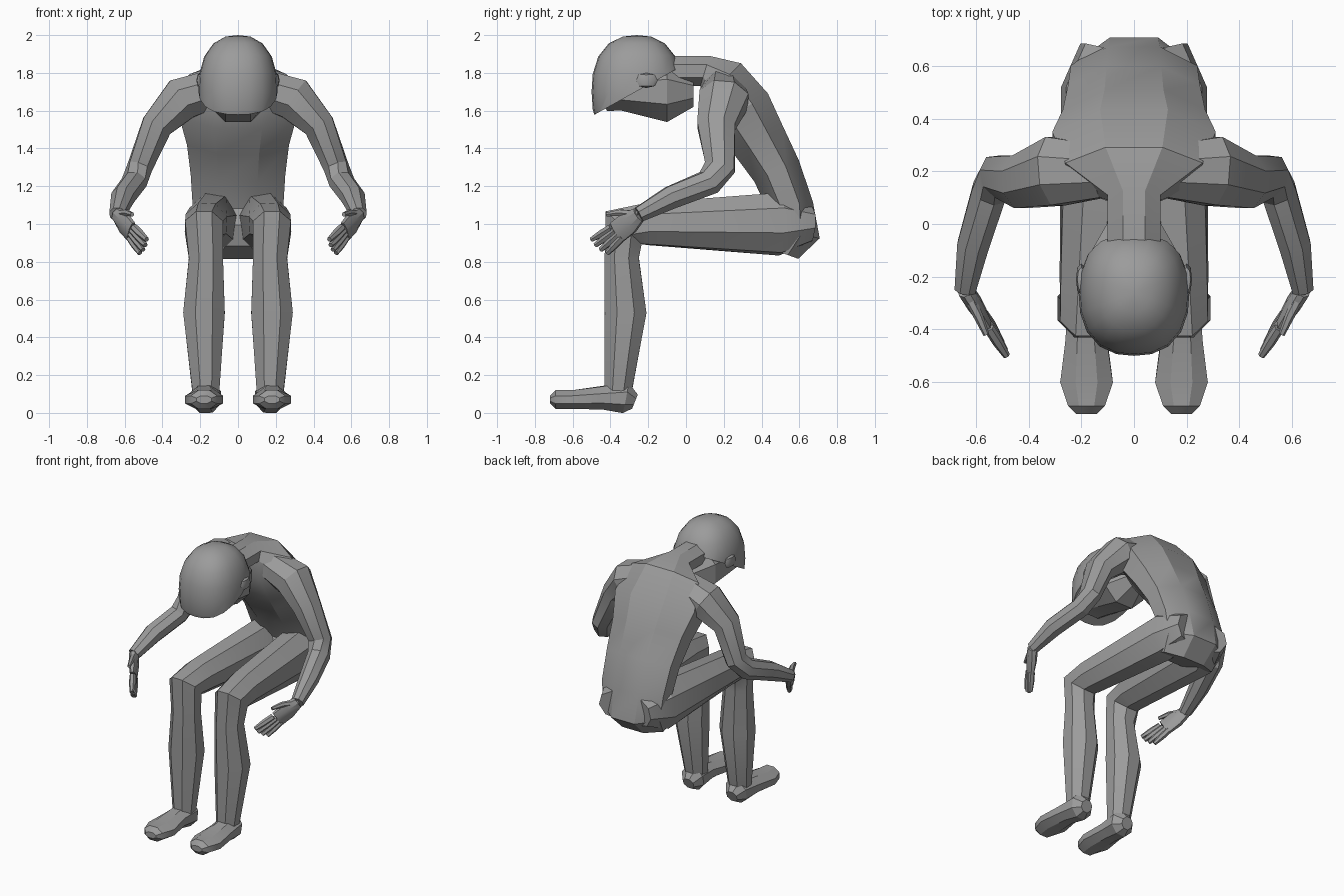
import bpy, bmesh, math
from mathutils import Vector

cube = bpy.data.objects.get("Cube")
if cube:
    bpy.data.objects.remove(cube, do_unlink=True)

grey = bpy.data.materials.new("plain grey")
grey.use_nodes = True
grey_value = (.33, .33, .33, 1)
grey.diffuse_color = grey_value
grey.node_tree.nodes["Principled BSDF"].inputs["Base Color"].default_value = grey_value


def finish(name, bm, mirrored, angle):
    """Turn the bmesh into a grey object, doubled across the middle if mirrored."""
    bmesh.ops.recalc_face_normals(bm, faces=bm.faces)
    mesh = bpy.data.meshes.new(name)
    bm.to_mesh(mesh)
    bm.free()
    mesh.materials.append(grey)
    obj = bpy.data.objects.new(name, mesh)
    bpy.context.collection.objects.link(obj)
    bpy.ops.object.select_all(action='DESELECT')
    obj.select_set(True)
    bpy.context.view_layer.objects.active = obj
    bpy.ops.object.shade_smooth_by_angle(angle=math.radians(angle))
    if mirrored:
        modifier = obj.modifiers.new("both sides", 'MIRROR')
        modifier.use_mirror_merge = False


def limb(name, joints, facing, sides=8, mirrored=True):
    """Loft along joints of x, y, z, half depth towards facing, and half width
    (same as the depth if left out). Rings are mitred where the path bends."""
    bm = bmesh.new()
    facing = Vector(facing)
    points = [Vector(joint[:3]) for joint in joints]
    steps = [(b - a).normalized() for a, b in zip(points, points[1:])]
    corner = 1 / math.cos(math.pi / sides)
    rings = []
    for index, joint in enumerate(joints):
        before = steps[max(index - 1, 0)]
        after = steps[min(index, len(steps) - 1)]
        along = (before + after).normalized()
        depth_axis = (facing - along * along.dot(facing)).normalized()
        depth = depth_axis * joint[3] / along.dot(after)
        width = along.cross(depth_axis) * joint[-1]
        ring = []
        for side in range(sides):
            turn = math.tau * (side + .5) / sides
            offset = depth * math.cos(turn) + width * math.sin(turn)
            ring.append(bm.verts.new(points[index] + offset * corner))
        rings.append(ring)
    for lower, upper in zip(rings, rings[1:]):
        for side in range(sides):
            bm.faces.new((lower[side - 1], lower[side], upper[side], upper[side - 1]))
    bm.faces.new(rings[0])
    bm.faces.new(rings[-1])
    finish(name, bm, mirrored, angle=28)


def ellipsoid(name, centre, radii, segments, mirrored=False, cut=None):
    """Slightly boxy ball; a cut of (point, normal) keeps the side the normal faces."""
    bm = bmesh.new()
    bmesh.ops.create_uvsphere(bm, u_segments=segments, v_segments=segments // 2, radius=1)
    power = 2.4
    for vert in bm.verts:
        vert.co /= sum(abs(value) ** power for value in vert.co) ** (1 / power)
    bmesh.ops.scale(bm, vec=radii, verts=bm.verts)
    bmesh.ops.translate(bm, vec=centre, verts=bm.verts)
    if cut:
        geometry = [*bm.verts, *bm.edges, *bm.faces]
        bmesh.ops.bisect_plane(bm, geom=geometry, plane_co=cut[0], plane_no=cut[1],
                               clear_inner=True)
        bmesh.ops.holes_fill(bm, edges=bm.edges, sides=0)
    finish(name, bm, mirrored, angle=40)


up_and_back = (0, 1, 1)
up_and_front = (0, -1, 1)
up_and_out = (1, 0, 1)

# Curved torso, running from the seat over the shoulders into the neck
limb("torso", [
    (0, .5, .85, .1, .2),
    (0, .54, .96, .17, .22),
    (0, .55, 1.1, .12, .24),
    (0, .48, 1.28, .13, .25),
    (0, .38, 1.45, .15, .27),
    (0, .29, 1.6, .17, .31),
    (0, .19, 1.75, .14, .26),
    (0, .1, 1.81, .08, .1),
    (0, -.15, 1.81, .08, .1),
], up_and_back, mirrored=False)

# Bowed head: rounded skull with a slanted rim over a downturned face
ellipsoid("skull", (0, -.26, 1.7), (.21, .24, .3), segments=20,
          cut=((0, -.5, 1.57), (0, -.5, .9)))
limb("face", [
    (0, -.45, 1.65, .06, .1),
    (0, -.37, 1.7, .1, .16),
    (0, -.1, 1.7, .16),
    (0, .04, 1.7, .08),
], up_and_back, mirrored=False)
ellipsoid("ears", (.2, -.21, 1.76), (.02, .06, .04), segments=8, mirrored=True)

# Legs from buttock to ankle, bent at the knee, and feet from heel to toe
limb("legs", [
    (.1, .66, .99, .09, .1),
    (.14, .5, 1, .16, .13),
    (.17, -.2, 1, .11),
    (.18, -.33, .98, .1),
    (.17, -.34, .82, .09),
    (.18, -.32, .53, .11),
    (.17, -.36, .1, .07),
], up_and_front)
limb("feet", [
    (.17, -.27, .06, .04),
    (.17, -.32, .08, .08),
    (.18, -.45, .08, .06, .08),
    (.18, -.6, .07, .05, .1),
    (.18, -.69, .07, .05, .07),
    (.18, -.72, .07, .02, .04),
], up_and_back)

# Arms, from the shoulder past the elbow to the wrist
wrist = Vector((.64, -.25, 1.05))
fingertip = Vector((.5, -.46, .88))
limb("arms", [
    (.12, .2, 1.72, .1),
    (.3, .2, 1.66, .11, .13),
    (.43, .16, 1.52, .08, .1),
    (.52, .18, 1.3, .06, .08),
    (.55, .12, 1.22, .06, .07),
    (.61, -.08, 1.14, .06),
    (*wrist, .04),
], up_and_out)

# Hands: flat palm, four tapering fingers fanned across it, and a thumb
across = Vector((.3, .7, -.6))
knuckle = wrist.lerp(fingertip, .55)
limb("palms", [
    (*wrist, .04, .03),
    (*wrist.lerp(fingertip, .25), .06, .03),
    (*knuckle, .06, .02),
], across)
fingers = ("index", "middle", "ring", "little")
for finger, spread in zip(fingers, (-.06, -.02, .02, .06)):
    base = knuckle + across * spread * .7
    end = base.lerp(fingertip + across * spread, 1.1 - abs(spread) * 2)
    limb(finger + "_fingers", [
        (*base, .018),
        (*base.lerp(end, .5), .018),
        (*end, .012),
    ], across, sides=6)
limb("thumbs", [
    (*wrist, .02),
    (.59, -.35, 1.06, .016),
    (.56, -.42, 1.05, .01),
], across, sides=6)
